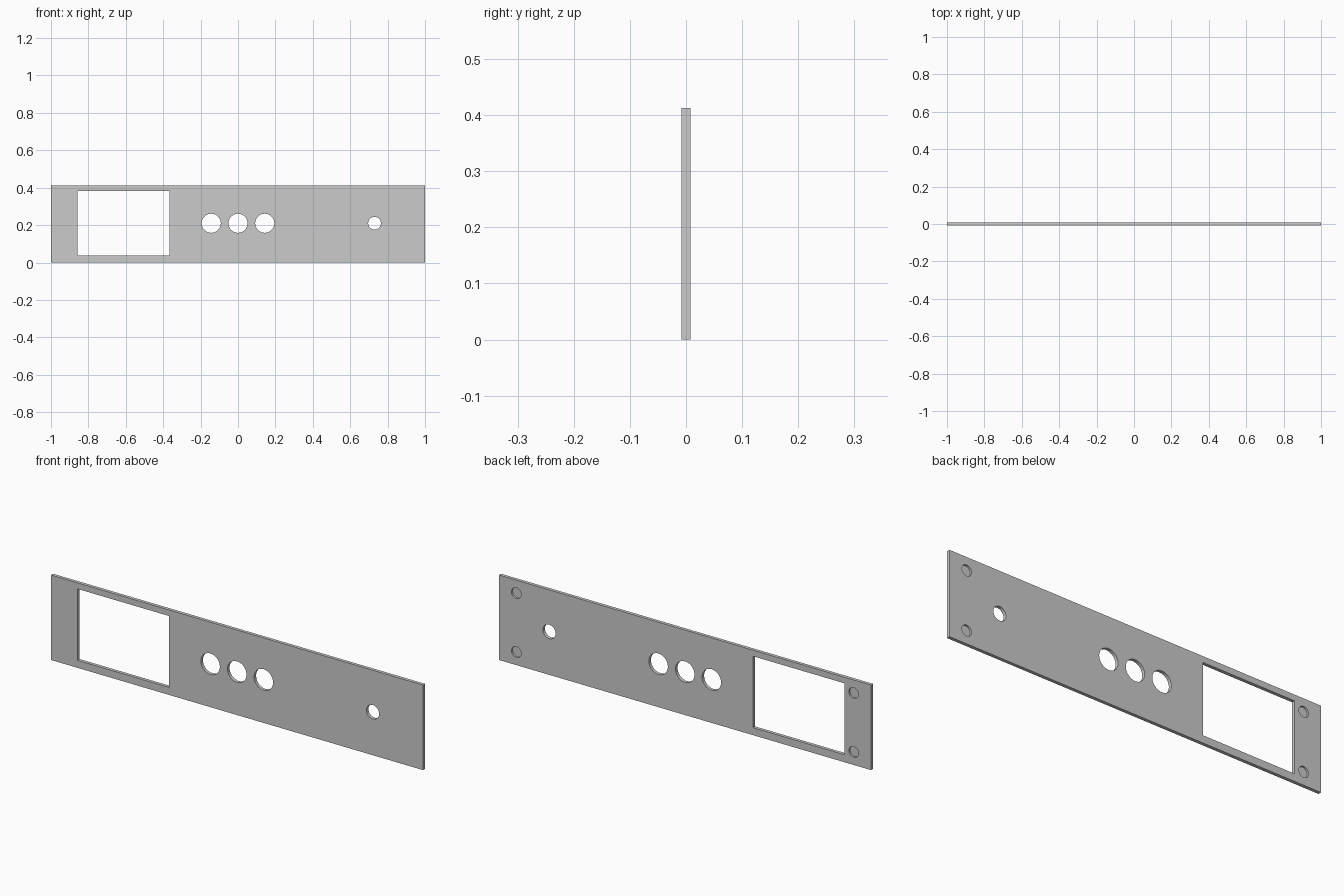
import bpy, math

if "Cube" in bpy.data.objects:
    bpy.data.objects.remove(bpy.data.objects["Cube"])

W, T, H = 2.0, 0.016, 0.413      # panel width, thickness, height
ZC = 0.21                        # centre line of the cut-outs


def box(name, centre, size):
    bpy.ops.mesh.primitive_cube_add(size=1, location=centre)
    ob = bpy.context.object
    ob.name = name
    ob.scale = size
    bpy.ops.object.transform_apply(location=False, rotation=False, scale=True)
    return ob


def cylinder(name, x, z, radius, y0, y1):
    bpy.ops.mesh.primitive_cylinder_add(
        vertices=64, radius=radius, depth=y1 - y0,
        location=(x, (y0 + y1) / 2, z), rotation=(math.pi / 2, 0, 0))
    ob = bpy.context.object
    ob.name = name
    return ob


# Flat face plate
panel = box("front_panel", (0, 0, H / 2), (W, T, H))

# Display window
cutters = [box("window_cutter", (-0.612, 0, ZC), (0.492, 0.2, 0.347))]

# Three button holes and one small jack hole, all the way through
for x, r in ((-0.143, 0.051), (0, 0.051), (0.143, 0.051), (0.73, 0.034)):
    cutters.append(cylinder("hole_cutter", x, ZC, r, -0.1, 0.1))

# Blind magnet pockets in the back, near the corners
for x in (-0.907, 0.907):
    for z in (0.0635, 0.3495):
        cutters.append(cylinder("pocket_cutter", x, z, 0.026, -0.001, 0.1))

# Cut everything out of the plate
for c in cutters:
    c.hide_render = True
    mod = panel.modifiers.new(c.name, 'BOOLEAN')
    mod.operation = 'DIFFERENCE'
    mod.solver = 'EXACT'
    mod.object = c

bpy.ops.object.select_all(action='DESELECT')
panel.select_set(True)
bpy.context.view_layer.objects.active = panel
for name in [m.name for m in panel.modifiers]:
    bpy.ops.object.modifier_apply(modifier=name)
for c in cutters:
    bpy.data.objects.remove(c, do_unlink=True)

# Smooth hole walls, sharp edges
bpy.ops.object.shade_smooth_by_angle(angle=math.radians(30))
